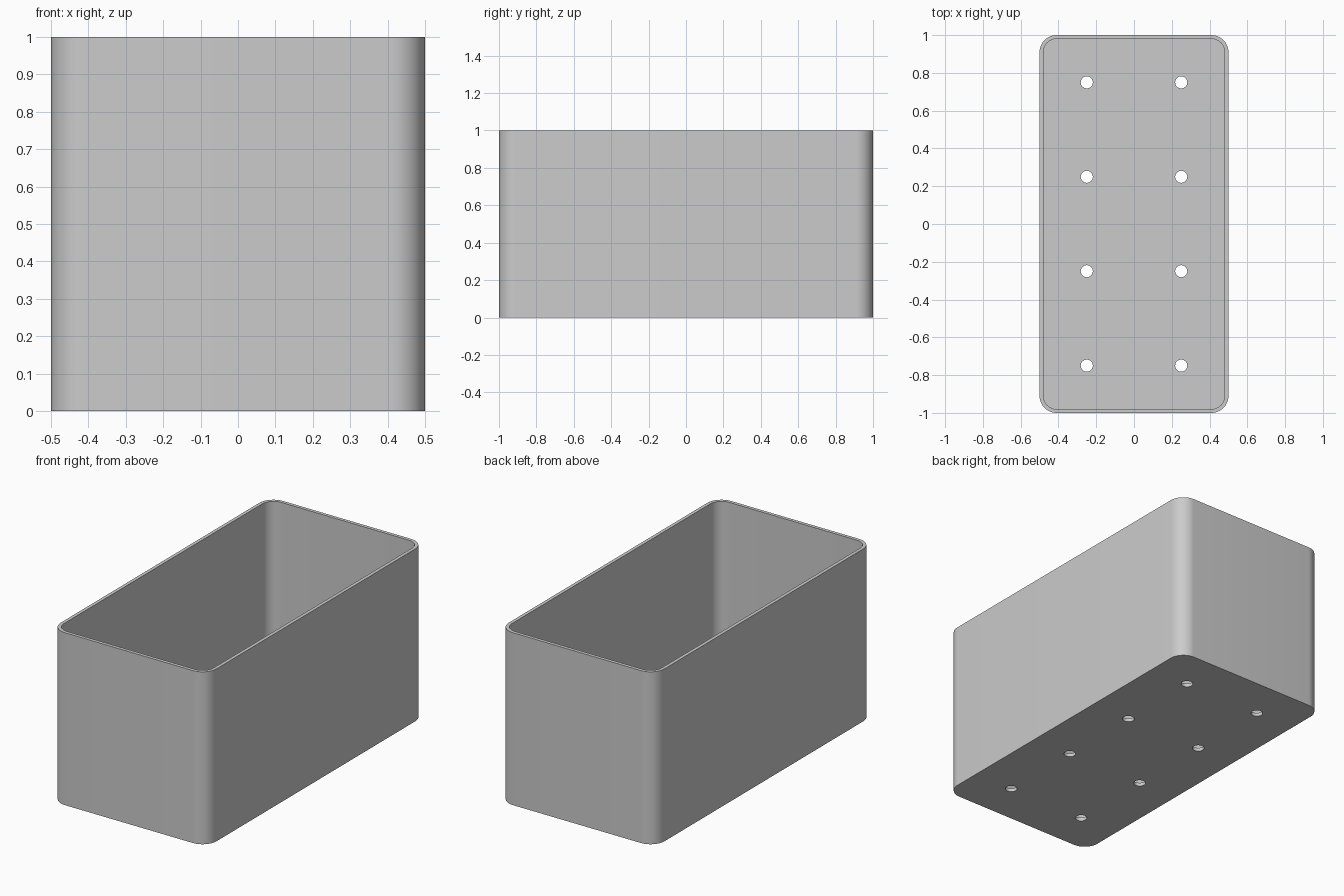
import bpy, bmesh, math

if "Cube" in bpy.data.objects:
    bpy.data.objects.remove(bpy.data.objects["Cube"])

grey = bpy.data.materials.new("light_grey")
grey.diffuse_color = (0.6, 0.6, 0.6, 1)
grey.use_nodes = True
grey.node_tree.nodes["Principled BSDF"].inputs["Base Color"].default_value = grey.diffuse_color

WALL, RADIUS = 0.02, 0.09


def prism(name, outline, z0, z1):
    """Closed vertical solid from a 2D outline."""
    bm = bmesh.new()
    base = bm.faces.new([bm.verts.new((x, y, z0)) for x, y in outline])
    top = bmesh.ops.extrude_face_region(bm, geom=[base])["geom"]
    bmesh.ops.translate(bm, vec=(0, 0, z1 - z0),
                        verts=[v for v in top if isinstance(v, bmesh.types.BMVert)])
    bmesh.ops.recalc_face_normals(bm, faces=bm.faces)
    mesh = bpy.data.meshes.new(name)
    bm.to_mesh(mesh)
    bm.free()
    mesh.materials.append(grey)
    obj = bpy.data.objects.new(name, mesh)
    bpy.context.collection.objects.link(obj)
    return obj


def rounded_rect(hx, hy, r, seg=12):
    pts = []
    for k, (sx, sy) in enumerate([(1, 1), (-1, 1), (-1, -1), (1, -1)]):
        for i in range(seg + 1):
            a = math.pi / 2 * (k + i / seg)
            pts.append((sx * (hx - r) + r * math.cos(a), sy * (hy - r) + r * math.sin(a)))
    return pts


def circle(cx, cy, r, n=32):
    return [(cx + r * math.cos(2 * math.pi * i / n), cy + r * math.sin(2 * math.pi * i / n))
            for i in range(n)]


# Outer planter body, cavity and drainage hole cutters
box = prism("planter_box", rounded_rect(0.5, 1, RADIUS), 0, 1)
cutters = [prism("cavity_cutter", rounded_rect(0.5 - WALL, 1 - WALL, RADIUS - WALL), WALL, 1.2)]
for x in (-0.25, 0.25):
    for y in (-0.75, -0.25, 0.25, 0.75):
        cutters.append(prism("drain_hole_cutter", circle(x, y, 0.032), -0.1, 0.1))

bpy.context.view_layer.objects.active = box
for cutter in cutters:
    cutter.hide_render = True
    mod = box.modifiers.new("cut", "BOOLEAN")
    mod.operation, mod.solver, mod.object = "DIFFERENCE", "EXACT", cutter
    bpy.ops.object.modifier_apply(modifier=mod.name)
    bpy.data.objects.remove(cutter)

# Smooth corners, crisp rims
bpy.ops.object.select_all(action="DESELECT")
box.select_set(True)
bpy.ops.object.shade_smooth_by_angle(angle=math.radians(30))
